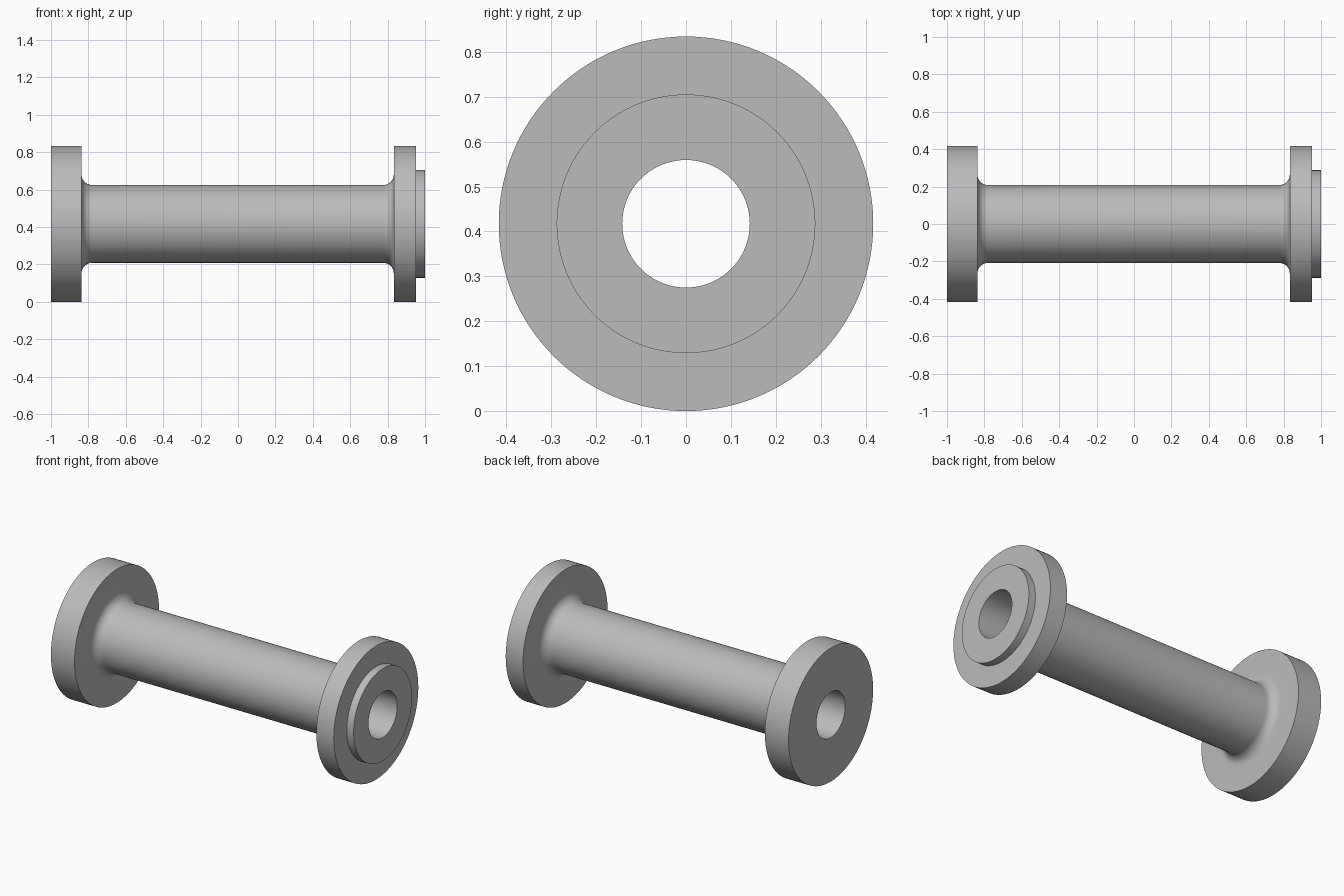
import bpy
import bmesh
from math import sin, cos, pi, radians

cube = bpy.data.objects.get("Cube")
if cube:
    bpy.data.objects.remove(cube, do_unlink=True)

SIDES = 128
FLANGE_R, FACE_R, PIPE_R, BORE_R = 0.417, 0.288, 0.208, 0.142
LEFT_INNER, RIGHT_INNER, RIGHT_OUTER = -0.837, 0.833, 0.953
FILLET, FILLET_STEPS = 0.057, 10

# One plain grey metal
steel = bpy.data.materials.new("grey_steel")
steel.use_nodes = True
colour = (0.5, 0.5, 0.5, 1)
steel.diffuse_color = colour
steel.node_tree.nodes["Principled BSDF"].inputs["Base Color"].default_value = colour


def fillet(flange_x, side):
    """Concave arc from the flange face (at flange_x) down to the pipe wall."""
    cx, cr = flange_x + side * FILLET, PIPE_R + FILLET
    angles = [i / FILLET_STEPS * pi / 2 for i in range(FILLET_STEPS + 1)]
    return [(cx - side * FILLET * cos(a), cr - FILLET * sin(a)) for a in angles]


def lathe(name, profile):
    """Revolve a closed (x, radius) profile around the horizontal axis."""
    bm = bmesh.new()
    rings = []
    for x, r in profile:
        rings.append([bm.verts.new((x, r * cos(2 * pi * i / SIDES),
                                    FLANGE_R + r * sin(2 * pi * i / SIDES)))
                      for i in range(SIDES)])
    for k, ring in enumerate(rings):
        after = rings[(k + 1) % len(rings)]
        for i in range(SIDES):
            j = (i + 1) % SIDES
            bm.faces.new((ring[i], ring[j], after[j], after[i]))
    bmesh.ops.recalc_face_normals(bm, faces=bm.faces)
    mesh = bpy.data.meshes.new(name)
    bm.to_mesh(mesh)
    bm.free()
    obj = bpy.data.objects.new(name, mesh)
    bpy.context.collection.objects.link(obj)
    mesh.materials.append(steel)
    bpy.ops.object.select_all(action="DESELECT")
    obj.select_set(True)
    bpy.context.view_layer.objects.active = obj
    bpy.ops.object.shade_smooth_by_angle(angle=radians(30))
    return obj


# Thick flange, filleted pipe, thin flange with raised face, and through bore
profile = [(-1, BORE_R), (-1, FLANGE_R), (LEFT_INNER, FLANGE_R)]
profile += fillet(LEFT_INNER, 1)
profile += reversed(fillet(RIGHT_INNER, -1))
profile += [(RIGHT_INNER, FLANGE_R), (RIGHT_OUTER, FLANGE_R),
            (RIGHT_OUTER, FACE_R), (1, FACE_R), (1, BORE_R)]
lathe("flanged_pipe", profile)
